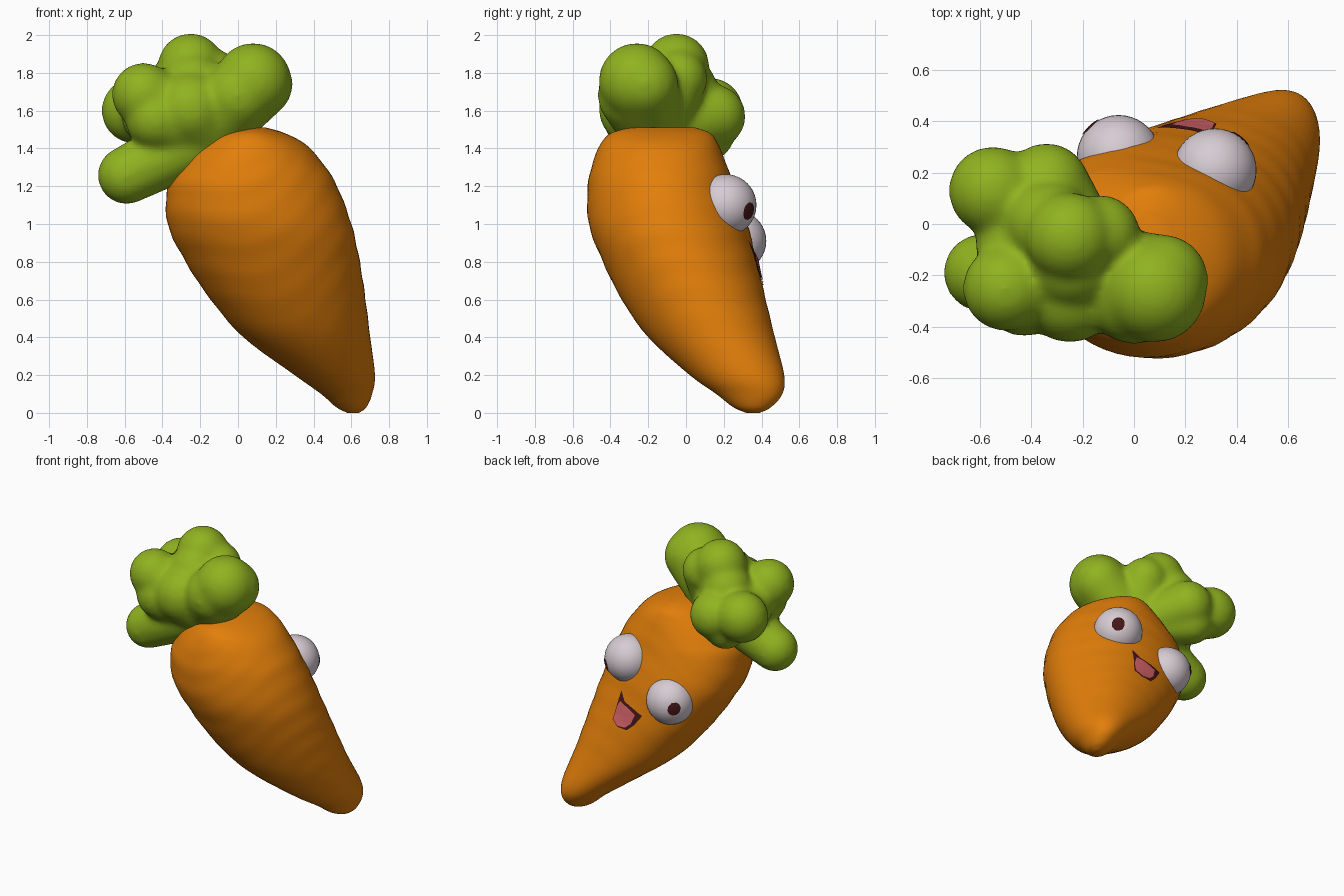
import bpy, bmesh, math
from mathutils import Vector

cube = bpy.data.objects.get("Cube")
if cube:
    bpy.data.objects.remove(cube, do_unlink=True)


def material(name, rgb):
    m = bpy.data.materials.new(name)
    m.use_nodes = True
    m.diffuse_color = (*rgb, 1)
    m.node_tree.nodes["Principled BSDF"].inputs["Base Color"].default_value = (*rgb, 1)
    return m


ORANGE = material("carrot orange", (0.76, 0.21, 0.003))
GREEN = material("leaf green", (0.28, 0.45, 0.014))
WHITE = material("eye white", (0.68, 0.6, 0.65))
BROWN = material("dark brown", (0.06, 0.008, 0.009))
PINK = material("tongue pink", (0.66, 0.125, 0.14))


def finish(name, bm, mat):
    bmesh.ops.recalc_face_normals(bm, faces=bm.faces)
    for f in bm.faces:
        f.smooth = True
    mesh = bpy.data.meshes.new(name)
    bm.to_mesh(mesh)
    bm.free()
    mesh.materials.append(mat)
    ob = bpy.data.objects.new(name, mesh)
    bpy.context.collection.objects.link(ob)
    return ob


def ball(bm, centre, radius, segments=24):
    made = bmesh.ops.create_uvsphere(bm, u_segments=segments, v_segments=segments // 2, radius=radius)
    bmesh.ops.translate(bm, verts=made["verts"], vec=centre)


def loft(bm, rings):
    for a, b in zip(rings, rings[1:]):
        for i in range(len(a)):
            j = (i + 1) % len(a)
            bm.faces.new((a[i], a[j], b[j], b[i]))


def catmull(a, b, c, d, t):
    return tuple(0.5 * (2 * q + (r - p) * t + (2 * p - 5 * q + 4 * r - s) * t * t
                        + (3 * q - p - 3 * r + s) * t ** 3) for p, q, r, s in zip(a, b, c, d))


# Carrot root: leaning loft, each row is height, x extent, y extent
ROWS = [
    (0.0, 0.58, 0.64, 0.32, 0.39), (0.03, 0.52, 0.68, 0.25, 0.45),
    (0.1, 0.44, 0.71, 0.16, 0.51), (0.2, 0.3, 0.725, 0.02, 0.52),
    (0.4, 0.03, 0.7, -0.2, 0.47), (0.6, -0.14, 0.675, -0.34, 0.42),
    (0.8, -0.27, 0.645, -0.44, 0.37), (1.0, -0.365, 0.6, -0.515, 0.32),
    (1.2, -0.365, 0.525, -0.52, 0.25), (1.32, -0.3, 0.45, -0.495, 0.21),
    (1.42, -0.21, 0.36, -0.455, 0.17), (1.48, -0.12, 0.25, -0.4, 0.13),
    (1.51, -0.02, 0.15, -0.3, 0.05),
]
SIDES, STEPS = 56, 5
bm = bmesh.new()
rings = []
for k in range(len(ROWS) - 1):
    quad = [ROWS[min(max(k + o, 0), len(ROWS) - 1)] for o in (-1, 0, 1, 2)]
    last = k == len(ROWS) - 2
    for s in range(STEPS + last):
        z, x0, x1, y0, y1 = catmull(*quad, s / STEPS)
        # Rings skew along the lean, most of all near the tip
        skew = 0.24 - 0.2 * min(1, max(z, 0) / 0.9)
        fade = max(0, min(1, (z - 0.2) * 2, (1.5 - z) * 4))
        ring = []
        for i in range(SIDES):
            a = math.tau * i / SIDES
            # Shallow creases, and a fuller cheek behind on the right
            crease = 0.005 * math.sin(42 * z - 9 * math.cos(a - 0.6) + 2 * math.sin(3 * a))
            cheek = 0.1 * max(0, math.cos(a - 2.35)) ** 6
            w = 1 + fade * (crease + cheek)
            ring.append(bm.verts.new(((x0 + x1) / 2 + (x1 - x0) / 2 * w * math.cos(a),
                                      (y0 + y1) / 2 + (y1 - y0) / 2 * w * math.sin(a + skew), max(z, 0))))
        rings.append(ring)
loft(bm, rings)
bm.faces.new(rings[0])
bm.faces.new(rings[-1])
root = finish("carrot_root", bm, ORANGE)

# Leafy top: tapered lobes fused into one soft mass
LOBES = [
    # tip, tip radius, start radius
    ((-0.25, -0.05, 1.835), 0.176, 0.18),
    ((-0.13, -0.04, 1.77), 0.155, 0.16),
    ((-0.33, 0, 1.71), 0.17, 0.15),
    ((-0.24, -0.15, 1.73), 0.18, 0.17),
    ((0.08, -0.26, 1.755), 0.205, 0.17),
    ((0.11, -0.22, 1.74), 0.182, 0.16),
    ((0, -0.28, 1.68), 0.19, 0.16),
    ((-0.5, -0.25, 1.685), 0.17, 0.18),
    ((-0.43, -0.27, 1.56), 0.17, 0.17),
    ((-0.45, -0.08, 1.58), 0.17, 0.17),
    ((-0.55, 0.13, 1.6), 0.175, 0.14),
    ((-0.34, 0.15, 1.57), 0.168, 0.14),
    ((-0.4, 0.11, 1.48), 0.15, 0.14),
    ((-0.59, -0.19, 1.258), 0.155, 0.18),
    ((-0.25, -0.27, 1.61), 0.195, 0.18),
]
BASE = Vector((-0.14, -0.17, 1.48))
bm = bmesh.new()
for tip, r_tip, r_base in LOBES:
    for i in range(9):
        t = i / 8
        ball(bm, BASE.lerp(Vector(tip), t), r_base + (r_tip - r_base) * t)
leaves = finish("leafy_top", bm, GREEN)
remesh = leaves.modifiers.new("fuse", 'REMESH')
remesh.mode = 'VOXEL'
remesh.voxel_size = 0.018
remesh.use_smooth_shade = True
soften = leaves.modifiers.new("soften", 'SMOOTH')
soften.factor = 0.5
soften.iterations = 18


def plate(name, centre, normal, down, outline, target, offset, mat):
    """Thin painted patch wrapped onto a target surface."""
    n = Vector(normal).normalized()
    d = Vector(down)
    d = (d - n * d.dot(n)).normalized()
    side = n.cross(d)
    mid = Vector((sum(p[0] for p in outline), sum(p[1] for p in outline))) / len(outline)
    fine = []
    for p, q in zip(outline, outline[1:] + outline[:1]):
        fine += [Vector(p).lerp(Vector(q), t / 4) for t in range(4)]
    bm = bmesh.new()
    rings = []
    for k in range(1, 7):
        pts = [mid.lerp(p, k / 6) for p in fine]
        rings.append([bm.verts.new(Vector(centre) + side * p.x + d * p.y) for p in pts])
    loft(bm, rings)
    bm.faces.new(rings[0])
    ob = finish(name, bm, mat)
    if ob.data.polygons[0].normal.dot(n) < 0:
        ob.data.flip_normals()
    wrap = ob.modifiers.new("wrap", 'SHRINKWRAP')
    wrap.target = target
    wrap.wrap_method = 'NEAREST_SURFACEPOINT'
    wrap.wrap_mode = 'ABOVE_SURFACE'
    wrap.offset = offset
    return ob


# Eyes with pupils looking outwards
AXIS = (0.67, 0.48, -1.37)
disc = [(0.045 * math.cos(math.tau * i / 10), 0.05 * math.sin(math.tau * i / 10)) for i in range(10)]
for side, centre, look in (("left", (0.315, 0.21, 1.1), (0.62, 0.76, -0.2)),
                           ("right", (-0.06, 0.262, 0.91), (-0.68, 0.73, 0.05))):
    bm = bmesh.new()
    ball(bm, centre, 0.163, 40)
    eye = finish(side + "_eye", bm, WHITE)
    spot = Vector(centre) + Vector(look).normalized() * 0.165
    plate(side + "_pupil", spot, look, AXIS, disc, eye, 0.004, BROWN)

# Open smile with tongue
mouth = [(-0.12, -0.09), (-0.05, -0.05), (0.03, -0.055), (0.115, -0.055), (0.1, 0.03),
         (0.07, 0.1), (0, 0.125), (-0.06, 0.11), (-0.085, 0.02)]
tongue = [(-0.078, -0.03), (0, -0.035), (0.07, -0.03), (0.075, 0.04), (0.053, 0.09),
          (0, 0.118), (-0.055, 0.104), (-0.078, 0.03)]
for name, shape, offset, mat in (("mouth", mouth, 0.005, BROWN), ("tongue", tongue, 0.01, PINK)):
    plate(name, (0.22, 0.37, 0.79), (0.1, 0.95, 0.24), AXIS, shape, root, offset, mat)
